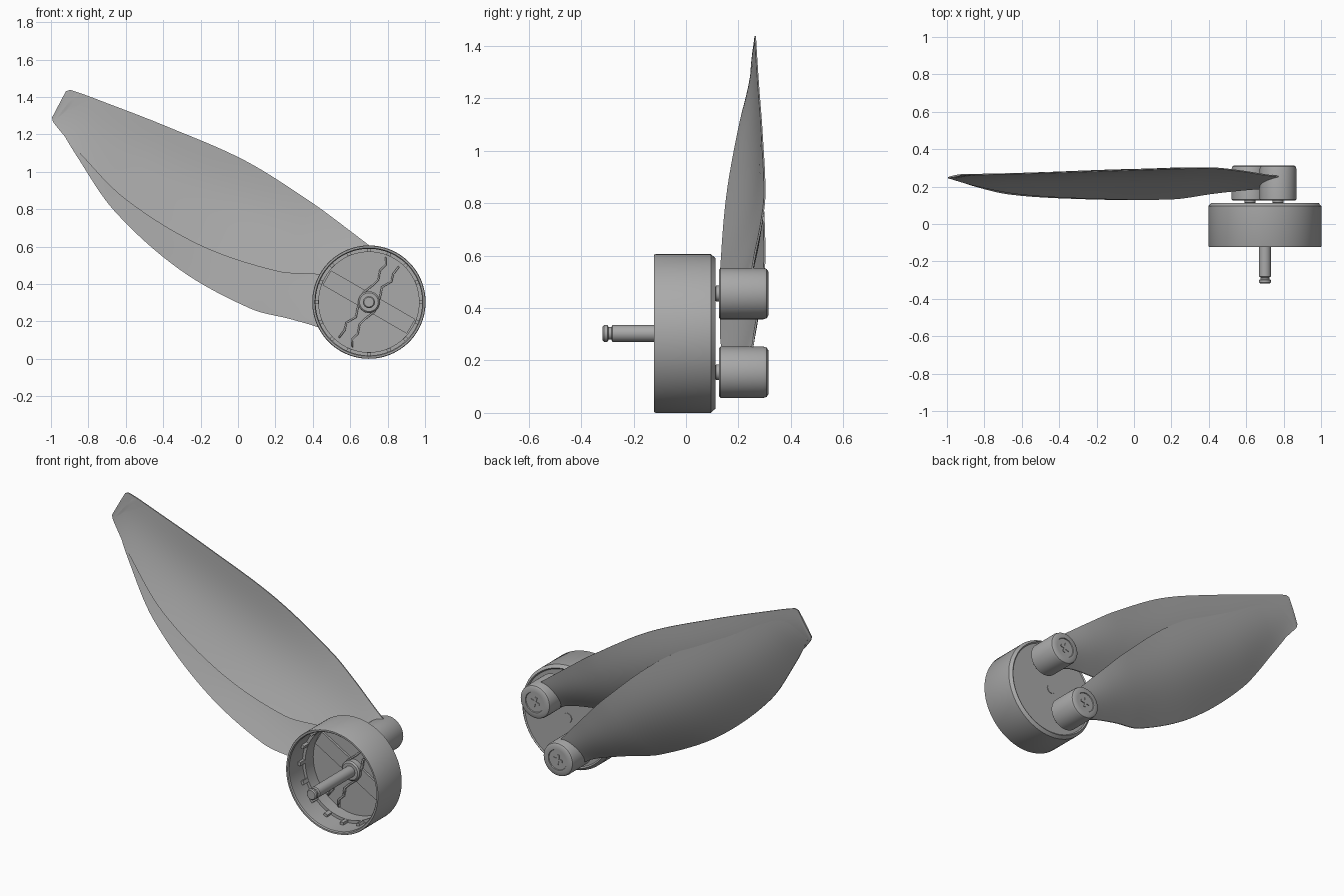
import bpy, bmesh, math
from mathutils import Vector

if "Cube" in bpy.data.objects:
    bpy.data.objects.remove(bpy.data.objects["Cube"])

grey = bpy.data.materials.new("plain grey")
grey.use_nodes = True
grey.diffuse_color = (0.4, 0.4, 0.4, 1)
grey.node_tree.nodes["Principled BSDF"].inputs["Base Color"].default_value = (0.4, 0.4, 0.4, 1)

HUB = (0.7, 0.303)
ARMS = {"upper": ((0.77, 0.455), 152.2), "lower": ((0.62, 0.155), 142)}


def finish(bm, name, angle=35):
    bmesh.ops.remove_doubles(bm, verts=bm.verts, dist=1e-5)
    bmesh.ops.recalc_face_normals(bm, faces=bm.faces)
    mesh = bpy.data.meshes.new(name)
    bm.to_mesh(mesh)
    bm.free()
    ob = bpy.data.objects.new(name, mesh)
    bpy.context.collection.objects.link(ob)
    mesh.materials.append(grey)
    bpy.ops.object.select_all(action="DESELECT")
    ob.select_set(True)
    bpy.context.view_layer.objects.active = ob
    bpy.ops.object.shade_smooth_by_angle(angle=math.radians(angle))
    return ob


def lathe(name, centre, profile, sides=64):
    """Turn a profile of (radius, y) about an axis along y."""
    bm = bmesh.new()
    verts = [bm.verts.new((r, y, 0)) for r, y in profile]
    edges = [bm.edges.new(pair) for pair in zip(verts, verts[1:])]
    bmesh.ops.spin(bm, geom=verts + edges, cent=(0, 0, 0), axis=(0, 1, 0),
                   angle=math.tau, steps=sides, use_merge=True)
    bmesh.ops.translate(bm, verts=bm.verts, vec=(centre[0], 0, centre[1]))
    return finish(bm, name)


def box(name, centre, size, turn=0):
    bm = bmesh.new()
    bmesh.ops.create_cube(bm, size=1)
    bmesh.ops.scale(bm, verts=bm.verts, vec=size)
    ob = finish(bm, name)
    ob.location = centre
    ob.rotation_euler.y = -turn
    return ob


# Blade stations: distance, low and high edge, depth of each edge, camber
STATIONS = [
    (0, -.08, .08, .19, .25, 0),
    (.12, -.095, .1, .185, .262, .01),
    (.3, -.163, .13, .165, .285, .02),
    (.5, -.25, .16, .135, .3, .03),
    (.93, -.32, .193, .137, .29, .045),
    (1.4, -.288, .158, .16, .276, .035),
    (1.73, -.184, .12, .205, .268, .015),
    (1.93, -.105, .092, .245, .264, .003),
    (1.95, -.085, .075, .248, .264, 0),
]


def smooth_stations(steps=8):
    pts = [Vector(s) for s in STATIONS]
    last = len(pts) - 1

    def slope(i):
        a, b = max(i - 1, 0), min(i + 1, last)
        return (pts[b] - pts[a]) / (pts[b][0] - pts[a][0])

    for i in range(last):
        p, q = pts[i], pts[i + 1]
        span = q[0] - p[0]
        for k in range(steps):
            t = k / steps
            yield (p * (1 + 2 * t) * (1 - t) ** 2 + slope(i) * span * t * (1 - t) ** 2
                   + q * t * t * (3 - 2 * t) + slope(i + 1) * span * t * t * (t - 1))
    yield pts[-1]


def blade(name, pivot, degrees, across=20):
    a = math.radians(degrees)
    bm = bmesh.new()
    rings = []
    for u, low, high, y_low, y_high, camber in smooth_stations():
        ring = []
        loop = [(i / across, -1) for i in range(across + 1)]
        loop += [(t, 1) for t, _ in reversed(loop)]
        for t, side in loop:
            v = low + (high - low) * t
            arch = math.sin(math.pi * t)
            y = y_low + (y_high - y_low) * t + camber * arch
            y += side * (.003 + .009 * arch * (1.2 - u / 2))
            ring.append(bm.verts.new((pivot[0] + u * math.cos(a) + v * math.sin(a), y,
                                      pivot[1] + u * math.sin(a) - v * math.cos(a))))
        rings.append(ring)
    for one, two in zip(rings, rings[1:]):
        for i in range(len(one)):
            bm.faces.new((one[i - 1], one[i], two[i], two[i - 1]))
    bm.faces.new(rings[0])
    bm.faces.new(rings[-1])
    return finish(bm, name, 50)


# Hub drum, open at the front, with a stepped inner wall
lathe("hub_drum", HUB, [
    (0, .085), (.268, .085), (.268, .01), (.285, .01), (.285, -.115), (.29, -.122),
    (.3, -.122), (.303, -.115), (.303, .095), (.287, .112), (.28, .106), (0, .106)], 96)

# Drive shaft with a grooved end, its boss and the rear plug
lathe("drive_shaft", HUB, [
    (0, .09), (.032, .09), (.032, -.28), (.024, -.285), (.024, -.295), (.032, -.3),
    (.032, -.312), (.026, -.318), (0, -.318)], 32)
lathe("shaft_boss", HUB, [(.032, .045), (.05, .045), (.058, .053), (.058, .09)], 32)
lathe("rear_plug", HUB, [(0, .109), (.028, .109), (.03, .1)], 24)

# Floor bar and wavy ribs inside the drum
box("floor_bar", (HUB[0], .08, HUB[1]), (.52, .016, .09), math.radians(150))
WAVE = [(-.16, -.19), (-.13, -.15), (-.12, -.11), (-.07, -.08), (-.06, -.03),
        (-.03, .05), (.02, .09), (.05, .12), (.06, .17), (.09, .2), (.09, .24)]
for label, sign in (("left", 1), ("right", -1)):
    bm = bmesh.new()
    for (x, z), (p, q) in zip(WAVE, WAVE[1:]):
        off = Vector((.004, 0, -.003))
        a = Vector((HUB[0] + sign * x, .078, HUB[1] + sign * z))
        b = Vector((HUB[0] + sign * p, .078, HUB[1] + sign * q))
        bm.faces.new([bm.verts.new(c) for c in (a - off, b - off, b + off, a + off)])
    rib = finish(bm, label + "_wavy_rib")
    rib.modifiers.new("depth", "SOLIDIFY").thickness = .014

# Small catches spaced around the inner wall
COUNT = 16
for i in range(COUNT):
    a = math.tau * i / COUNT
    r = .277
    box("wall_catch", (HUB[0] + r * math.cos(a), -.01, HUB[1] + r * math.sin(a)),
        (.016, .045, .022), a)

# Pivot knobs with cross-slot screws, and the folded blades
for label, (pivot, degrees) in ARMS.items():
    lathe(label + "_pivot_pin", pivot, [(.022, .09), (.022, .112), (.03, .114), (.03, .13)], 24)
    knob = lathe(label + "_pivot_knob", pivot, [
        (0, .126), (.092, .126), (.098, .132), (.098, .295), (.094, .308), (.084, .314),
        (.06, .314), (.058, .309), (0, .309)], 48)
    for k in range(2):
        bar = box(label + "_screw_cross", (pivot[0], .309, pivot[1]), (.06, .008, .014),
                  math.radians(degrees + 45 + 90 * k))
    blade(label + "_blade", pivot, degrees)
